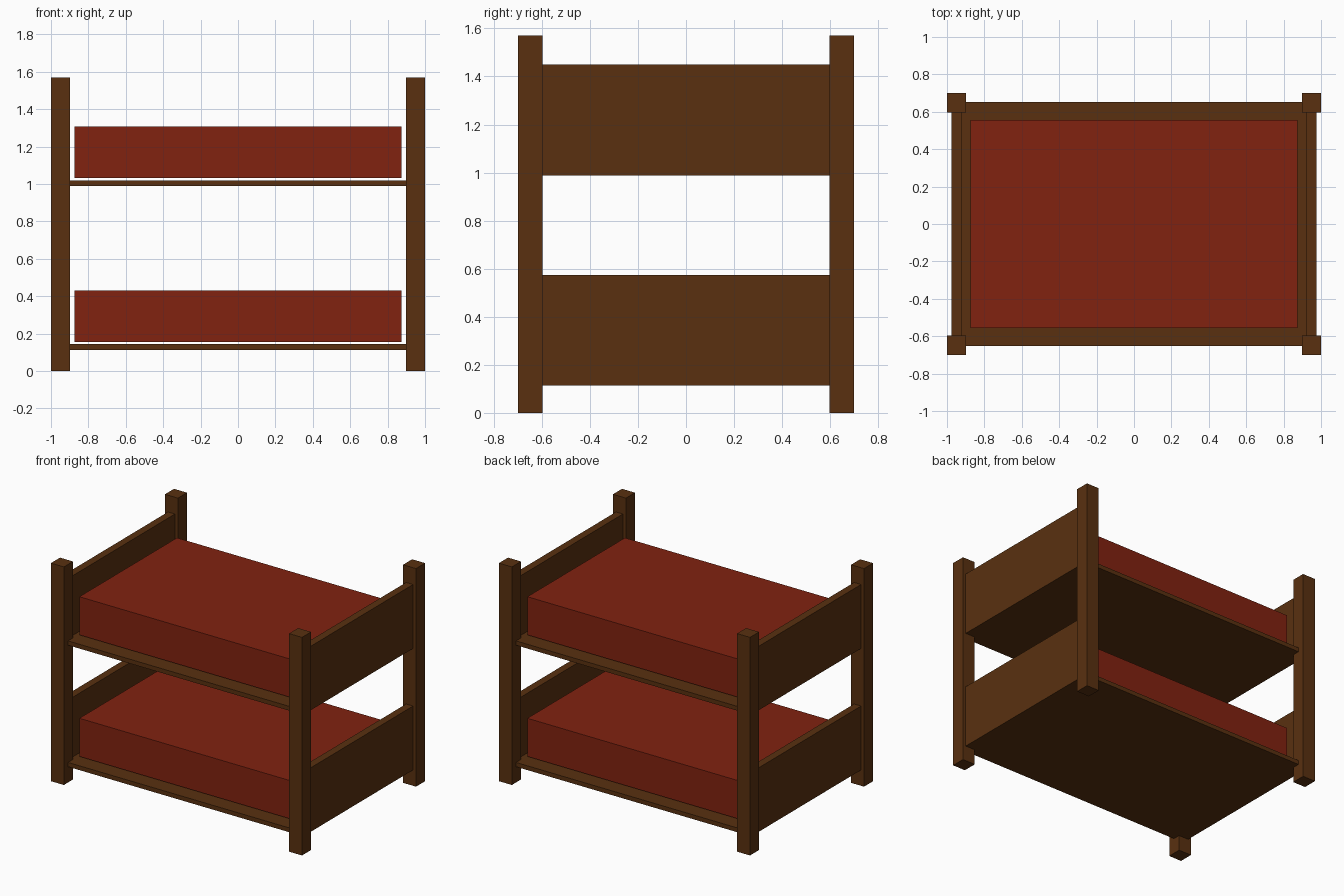
import bpy

if "Cube" in bpy.data.objects:
    bpy.data.objects.remove(bpy.data.objects["Cube"])


def material(name, rgb):
    m = bpy.data.materials.new(name)
    m.diffuse_color = (*rgb, 1)
    m.use_nodes = True
    m.node_tree.nodes["Principled BSDF"].inputs["Base Color"].default_value = m.diffuse_color
    return m


WOOD = material("dark_wood", (0.10, 0.030, 0.005))
RED = material("red_fabric", (0.22, 0.016, 0.005))


def box(name, x, y, z, mat):
    """Box from (min, max) ranges on each axis."""
    size = [b - a for a, b in (x, y, z)]
    centre = [(a + b) / 2 for a, b in (x, y, z)]
    bpy.ops.mesh.primitive_cube_add(size=1, location=centre)
    ob = bpy.context.object
    ob.name = name
    ob.scale = size
    bpy.ops.object.transform_apply(location=False, rotation=False, scale=True)
    ob.data.materials.append(mat)
    return ob


def side_range(side, inner, outer):
    return tuple(sorted((side * inner, side * outer)))


# Corner posts
for sx, xname in ((-1, "left"), (1, "right")):
    for sy, yname in ((-1, "front"), (1, "back")):
        box(f"{yname}_{xname}_post", side_range(sx, 0.897, 1.0),
            side_range(sy, 0.597, 0.70), (0, 1.57), WOOD)

# Two identical bunks
for level, z in (("lower", 0.113), ("upper", 0.988)):
    # Base board and mattress
    box(f"{level}_base_board", (-0.95, 0.95), (-0.652, 0.652), (z, z + 0.031), WOOD)
    box(f"{level}_mattress", (-0.875, 0.875), (-0.555, 0.555), (z + 0.043, z + 0.318), RED)
    # End panels
    for sx, xname in ((-1, "left"), (1, "right")):
        box(f"{level}_{xname}_end_panel", side_range(sx, 0.921, 0.976),
            (-0.65, 0.65), (z, z + 0.461), WOOD)
